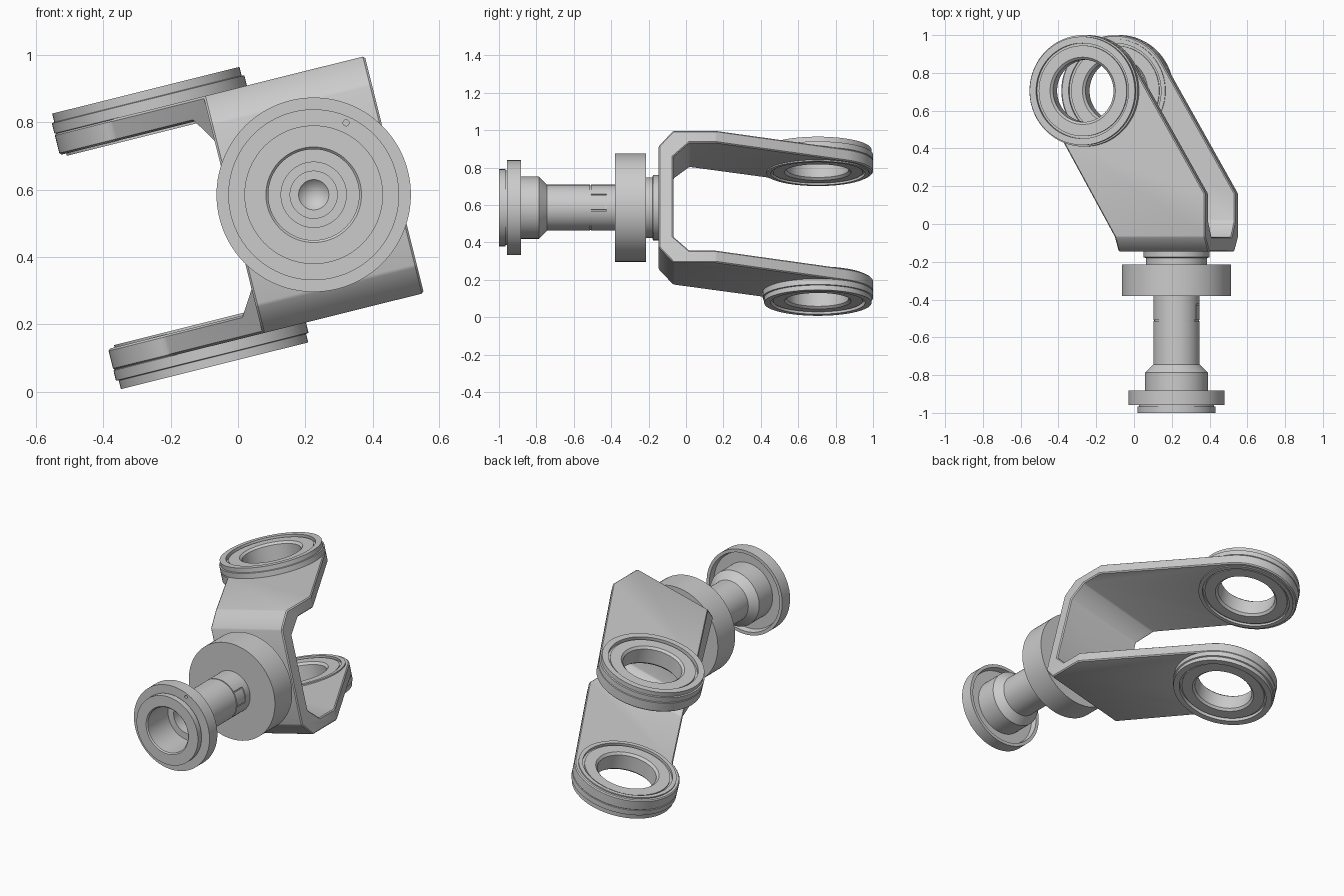
import bpy, bmesh
from math import radians, cos, sin, pi
from mathutils import Matrix

if "Cube" in bpy.data.objects:
    bpy.data.objects.remove(bpy.data.objects["Cube"])

# Everything is modelled in a straight local frame, then tilted about the shaft axis
PLACE = Matrix.Translation((0.225, 0, 0.585)) @ Matrix.Rotation(radians(-14), 4, 'Y')
BU, BY = -0.409, 0.705          # boss centre in the local frame


def finish_mesh(name, bm):
    bmesh.ops.recalc_face_normals(bm, faces=bm.faces)
    me = bpy.data.meshes.new(name)
    bm.to_mesh(me)
    bm.free()
    ob = bpy.data.objects.new(name, me)
    bpy.context.collection.objects.link(ob)
    ob.matrix_world = PLACE
    return ob


def prism(name, pts, vec):
    bm = bmesh.new()
    face = bm.faces.new([bm.verts.new(p) for p in pts])
    ext = bmesh.ops.extrude_face_region(bm, geom=[face])
    if face.is_valid and not any(len(e.link_faces) > 1 for e in face.edges):
        bm.faces.new([bm.verts.new(p) for p in pts])
    bmesh.ops.translate(bm, vec=vec, verts=[v for v in ext['geom'] if isinstance(v, bmesh.types.BMVert)])
    return finish_mesh(name, bm)


def lathe(name, profile, mat, closed=False, n=96):
    """Spin (radius, height) points about z, then move by mat."""
    bm = bmesh.new()
    vs = [bm.verts.new((r, 0, h)) for r, h in profile]
    es = [bm.edges.new(p) for p in zip(vs, vs[1:])]
    if closed:
        es.append(bm.edges.new((vs[-1], vs[0])))
    bmesh.ops.spin(bm, geom=vs + es, cent=(0, 0, 0), axis=(0, 0, 1), angle=2 * pi, steps=n)
    bmesh.ops.remove_doubles(bm, verts=bm.verts, dist=1e-5)
    bmesh.ops.transform(bm, matrix=mat, verts=bm.verts)
    return finish_mesh(name, bm)


def box(name, centre, size):
    bm = bmesh.new()
    bmesh.ops.create_cube(bm, size=1, matrix=Matrix.Translation(centre) @ Matrix.Diagonal((*size, 1)))
    return finish_mesh(name, bm)


def boolean(ob, cutter, op='DIFFERENCE'):
    m = ob.modifiers.new('cut', 'BOOLEAN')
    m.object, m.operation, m.solver = cutter, op, 'EXACT'
    cutter.hide_render = True
    return cutter


def bake(ob, cutters=()):
    bpy.context.view_layer.update()
    dg = bpy.context.evaluated_depsgraph_get()
    me = bpy.data.meshes.new_from_object(ob.evaluated_get(dg))
    ob.modifiers.clear()
    ob.data = me
    for c in cutters:
        bpy.data.objects.remove(c)
    bpy.ops.object.select_all(action='DESELECT')
    ob.select_set(True)
    bpy.context.view_layer.objects.active = ob
    bpy.ops.object.shade_smooth_by_angle(angle=radians(28))


# Fork: chamfered U profile (y, w) trimmed by the slanted arm outline (u, y)
outer = [(1.1, 0.363), (-0.068, 0.363), (-0.146, 0.279)]
inner = [(-0.068, 0.22), (0.018, 0.297), (1.1, 0.297)]
upper = outer
u_prof = (upper + [(y, -w) for y, w in reversed(outer)]
          + [(y, -w) for y, w in reversed(inner)] + inner)
fork = prism('fork', [(-0.9, y, w) for y, w in u_prof], (1.3, 0, 0))
arc = [(BU + 0.295 * cos(radians(a)), BY + 0.295 * sin(radians(a))) for a in range(30, 247, 4)]
outline = [(-0.247, -0.068), (-0.247, -0.2), (0.247, -0.2), (0.247, 0.16)] + arc
trim = boolean(fork, prism('fork_trim', [(u, y, -0.6) for u, y in outline], (0, 0, 1.2)), 'INTERSECT')
bev = fork.modifiers.new('edge', 'BEVEL')
bev.width, bev.segments, bev.limit_method = 0.006, 1, 'ANGLE'
hole = boolean(fork, lathe('hole_cutter', [(0, -0.6), (0.26, -0.6), (0.26, 0.6), (0, 0.6)],
                           Matrix.Translation((BU, BY, 0))))
bake(fork, [trim, hole])

# Ringed bearing bosses at the arm ends
ring = [(0.165, 0.31), (0.165, 0.40), (0.178, 0.412), (0.24, 0.412), (0.24, 0.40), (0.252, 0.40),
        (0.252, 0.422), (0.287, 0.422), (0.287, 0.396), (0.295, 0.394), (0.295, 0.363), (0.275, 0.355),
        (0.275, 0.290), (0.252, 0.290), (0.252, 0.305), (0.24, 0.305), (0.24, 0.297), (0.178, 0.297)]
for label, s in (('upper', 1), ('lower', -1)):
    bake(lathe(label + '_boss', [(r, s * h) for r, h in ring], Matrix.Translation((BU, BY, 0)), True))

# Turned shaft along y: hollow front end, collar, disc, neck, flange
shaft_prof = [(0, -0.60), (0.045, -0.65), (0.07, -0.65), (0.07, -0.70), (0.097, -0.70), (0.097, -0.80),
              (0.135, -0.80), (0.135, -0.993), (0.142, -1.0), (0.206, -1.0), (0.206, -0.965),
              (0.199, -0.965), (0.199, -0.957), (0.254, -0.957), (0.254, -0.882), (0.235, -0.882),
              (0.228, -0.915), (0.166, -0.915), (0.166, -0.786), (0.123, -0.743), (0.123, -0.513),
              (0.118, -0.513), (0.118, -0.507), (0.123, -0.507), (0.123, -0.38), (0.289, -0.38),
              (0.289, -0.214), (0.162, -0.214), (0.162, -0.18), (0.174, -0.176), (0.174, -0.14),
              (0, -0.14)]
shaft = lathe('shaft', shaft_prof, Matrix.Rotation(radians(-90), 4, 'X'))
cuts = []
for s in (-1, 1):               # interlocking key seams on both sides
    for w in (-0.043, 0.043):
        cuts.append(box('seam_cutter', (s * 0.125, -0.467, w), (0.04, 0.086, 0.006)))
    cuts.append(box('seam_cutter', (s * 0.136, -0.427, 0), (0.04, 0.006, 0.08)))
pin = Matrix.Translation((0.145, -0.957, 0.184)) @ Matrix.Rotation(radians(-90), 4, 'X')
cuts.append(lathe('pin_cutter', [(0, -0.03), (0.009, -0.03), (0.009, 0.02), (0, 0.02)], pin, n=16))
for c in cuts:
    boolean(shaft, c)
bake(shaft, cuts)
